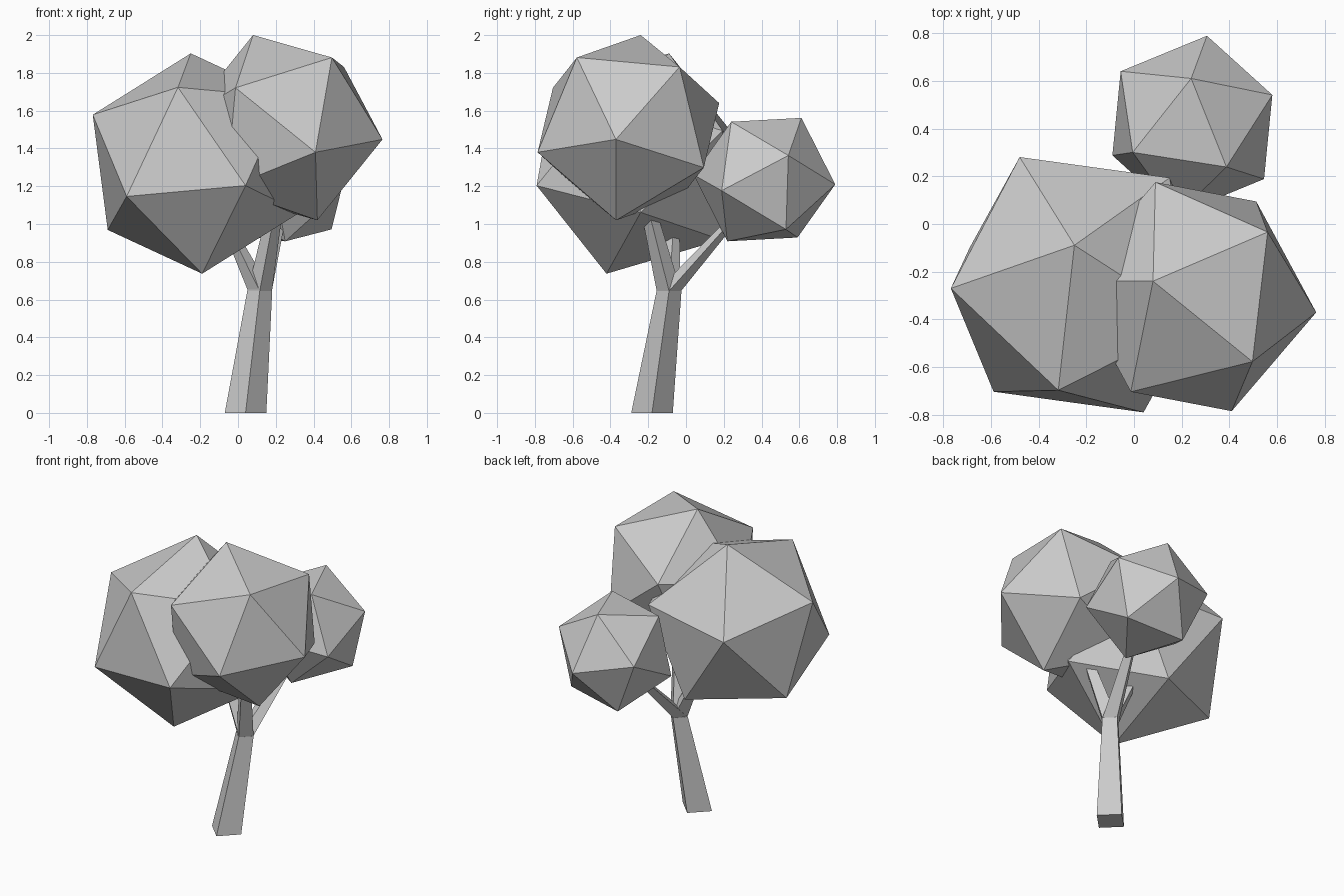
import bpy, bmesh, math
from mathutils import Vector, Matrix

cube = bpy.data.objects.get("Cube")
if cube:
    bpy.data.objects.remove(cube)

grey = bpy.data.materials.new("light grey")
grey.use_nodes = True
colour = (0.6, 0.6, 0.6, 1)
grey.diffuse_color = colour
grey.node_tree.nodes["Principled BSDF"].inputs["Base Color"].default_value = colour


def finish(name, bm):
    bmesh.ops.recalc_face_normals(bm, faces=bm.faces)
    mesh = bpy.data.meshes.new(name)
    bm.to_mesh(mesh)
    bm.free()
    mesh.materials.append(grey)
    obj = bpy.data.objects.new(name, mesh)
    bpy.context.collection.objects.link(obj)
    return obj


def frame(a, b):
    """Rotation whose z axis is a, with b lying in its xz plane."""
    z = Vector(a).normalized()
    y = z.cross(Vector(b)).normalized()
    return Matrix((y.cross(z), y, z)).transposed()


def foliage(name, centre, radius, tip, neighbour):
    """Icosahedron turned so two adjacent corners point along tip and neighbour."""
    bm = bmesh.new()
    bmesh.ops.create_icosphere(bm, subdivisions=1, radius=radius)
    corners = [v.co.copy() for v in bm.verts]
    first = corners[0]
    second = min(corners[1:], key=lambda c: (c - first).length)
    turn = frame(tip, neighbour) @ frame(first, second).transposed()
    bm.transform(Matrix.Translation(centre) @ turn.to_4x4())
    return finish(name, bm)


def limb(name, start, start_radius, end, end_radius):
    """Tapered four-sided limb with level diamond ends."""
    bm = bmesh.new()
    rings = []
    for centre, r in ((start, start_radius), (end, end_radius)):
        rings.append([bm.verts.new(Vector(centre) + Vector(
            (r * math.cos(k * math.pi / 2), r * math.sin(k * math.pi / 2), 0)))
            for k in range(4)])
    low, high = rings
    for k in range(4):
        n = (k + 1) % 4
        bm.faces.new((low[k], low[n], high[n], high[k]))
    bm.faces.new(low[::-1])
    bm.faces.new(high)
    return finish(name, bm)


# Leaning trunk and the three branches growing from its top
fork = (0.115, -0.09, 0.645)
limb("trunk", (0.04, -0.18, 0), 0.11, fork, 0.066)
limb("right_branch", fork, 0.062, (-0.06, -0.065, 1.0), 0.03)
limb("left_branch", fork, 0.065, (0.205, -0.21, 1.12), 0.038)
limb("back_branch", fork, 0.064, (0.23, 0.28, 1.06), 0.028)

# Faceted leaf clumps
foliage("right_foliage", (-0.22, -0.255, 1.32), 0.607,
        (-0.03, 0.165, 0.58), (-0.55, -0.015, 0.26))
foliage("left_foliage", (0.25, -0.305, 1.51), 0.523,
        (-0.17, 0.065, 0.49), (0.25, -0.275, 0.37))
foliage("back_foliage", (0.245, 0.415, 1.235), 0.381,
        (-0.005, 0.195, 0.325), (0.335, 0.125, 0.125))
